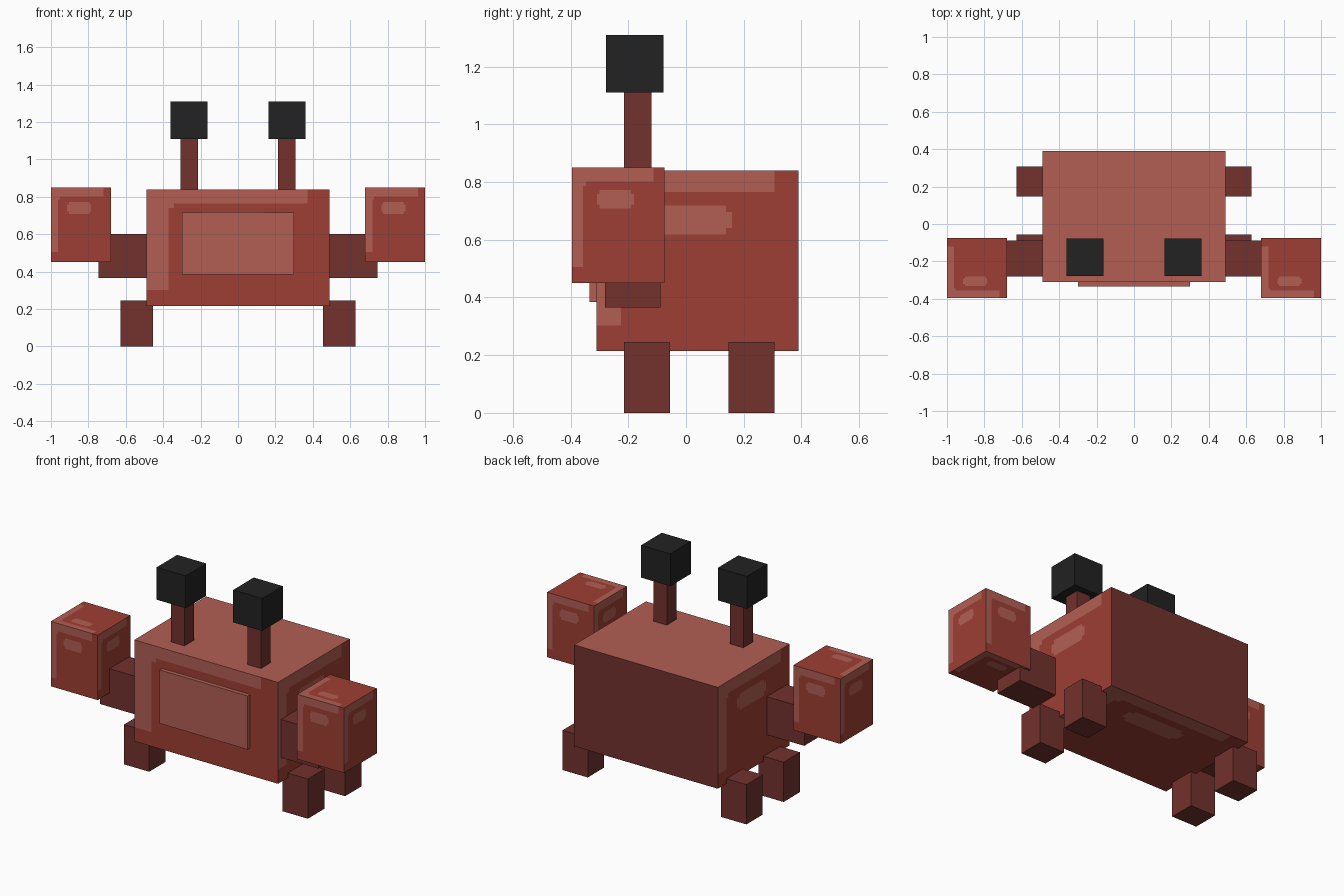
import bpy, bmesh
from mathutils import Vector

cube = bpy.data.objects.get("Cube")
if cube:
    bpy.data.objects.remove(cube, do_unlink=True)


def material(name, rgb):
    lin = [((c / 255 + 0.055) / 1.055) ** 2.4 for c in rgb] + [1.0]
    m = bpy.data.materials.new(name)
    m.use_nodes = True
    m.diffuse_color = lin
    bsdf = m.node_tree.nodes["Principled BSDF"]
    bsdf.inputs["Base Color"].default_value = lin
    bsdf.inputs["Roughness"].default_value = 0.9
    return m


RED = material("shell red", (158, 62, 51))
LIGHT = material("highlight pink", (178, 95, 83))
DARK = material("dark maroon", (115, 50, 45))
BLACK = material("eye black", (34, 34, 34))

# Each side of a box: outward normal -> (right, up) directions seen from outside
SIDES = {
    "front": ((1, 0, 0), (0, 0, 1)),
    "back": ((-1, 0, 0), (0, 0, 1)),
    "left": ((0, 1, 0), (0, 0, 1)),
    "right": ((0, -1, 0), (0, 0, 1)),
    "top": ((1, 0, 0), (0, 1, 0)),
    "bottom": ((-1, 0, 0), (0, 1, 0)),
}

# Shine marks in 0..1 face space: left strip, top strip, inner corner, glint
SHINE = [
    (0.0, 0.14, 0.12, 1.0),
    (0.0, 0.88, 0.88, 1.0),
    (0.12, 0.84, 0.15, 0.88),
    (0.27, 0.68, 0.67, 0.77),
    (0.30, 0.645, 0.64, 0.805),
]
SHINE_FLIPPED = [(a, 1 - d, c, 1 - b) for a, b, c, d in SHINE]


def box(name, x, y, z, base, accent=None, marks=None, whole=None):
    """Box from ranges; marks cut accent cells into sides, whole recolours sides."""
    marks, whole = marks or {}, whole or {}
    mats = [base] + ([accent] if accent else [])
    mats += [m for m in whole.values() if m not in mats]
    lo, hi = Vector((x[0], y[0], z[0])), Vector((x[1], y[1], z[1]))
    mid, half = (lo + hi) / 2, (hi - lo) / 2
    bm = bmesh.new()
    for side, (u, v) in SIDES.items():
        u, v = Vector(u), Vector(v)
        n = u.cross(v)
        rects = marks.get(side, [])
        us = sorted({0.0, 1.0, *(r[i] for r in rects for i in (0, 2))})
        vs = sorted({0.0, 1.0, *(r[i] for r in rects for i in (1, 3))})

        def point(a, b):
            return mid + (n + u * (2 * a - 1) + v * (2 * b - 1)) * half

        grid = [[bm.verts.new([p * h + m for p, h, m in zip(
            n + u * (2 * a - 1) + v * (2 * b - 1), half, mid)])
            for b in vs] for a in us]
        for i in range(len(us) - 1):
            for j in range(len(vs) - 1):
                f = bm.faces.new((grid[i][j], grid[i + 1][j],
                                  grid[i + 1][j + 1], grid[i][j + 1]))
                a, b = (us[i] + us[i + 1]) / 2, (vs[j] + vs[j + 1]) / 2
                if any(r[0] < a < r[2] and r[1] < b < r[3] for r in rects):
                    f.material_index = 1
                elif side in whole:
                    f.material_index = mats.index(whole[side])
    bmesh.ops.remove_doubles(bm, verts=bm.verts, dist=1e-5)
    mesh = bpy.data.meshes.new(name)
    bm.to_mesh(mesh)
    bm.free()
    for m in mats:
        mesh.materials.append(m)
    ob = bpy.data.objects.new(name, mesh)
    bpy.context.collection.objects.link(ob)
    return ob


# Body with a pale top, dark back and shine on the other sides
box("body", (-0.49, 0.49), (-0.31, 0.39), (0.215, 0.84), RED, LIGHT,
    marks={s: SHINE for s in ("front", "left", "right", "bottom")},
    whole={"top": LIGHT, "back": DARK})
box("face_plate", (-0.30, 0.30), (-0.335, -0.305), (0.385, 0.715), LIGHT)

# Paired parts
claw_marks = {s: SHINE for s in SIDES}
claw_marks["top"] = SHINE_FLIPPED
for label, s in (("left", 1), ("right", -1)):
    def span(a, b):
        return tuple(sorted((s * a, s * b)))

    box(label + "_claw", span(0.68, 1.0), (-0.395, -0.075), (0.45, 0.85),
        RED, LIGHT, marks=claw_marks)
    box(label + "_arm", span(0.47, 0.745), (-0.28, -0.088), (0.365, 0.60), DARK)
    box(label + "_front_leg", span(0.455, 0.627), (-0.215, -0.055), (0, 0.245), DARK)
    box(label + "_rear_leg", span(0.455, 0.627), (0.148, 0.307), (0, 0.245), DARK)
    box(label + "_eye_stalk", span(0.215, 0.307), (-0.215, -0.12), (0.82, 1.115), DARK)
    box(label + "_eye", span(0.162, 0.36), (-0.278, -0.078), (1.11, 1.31), BLACK)
